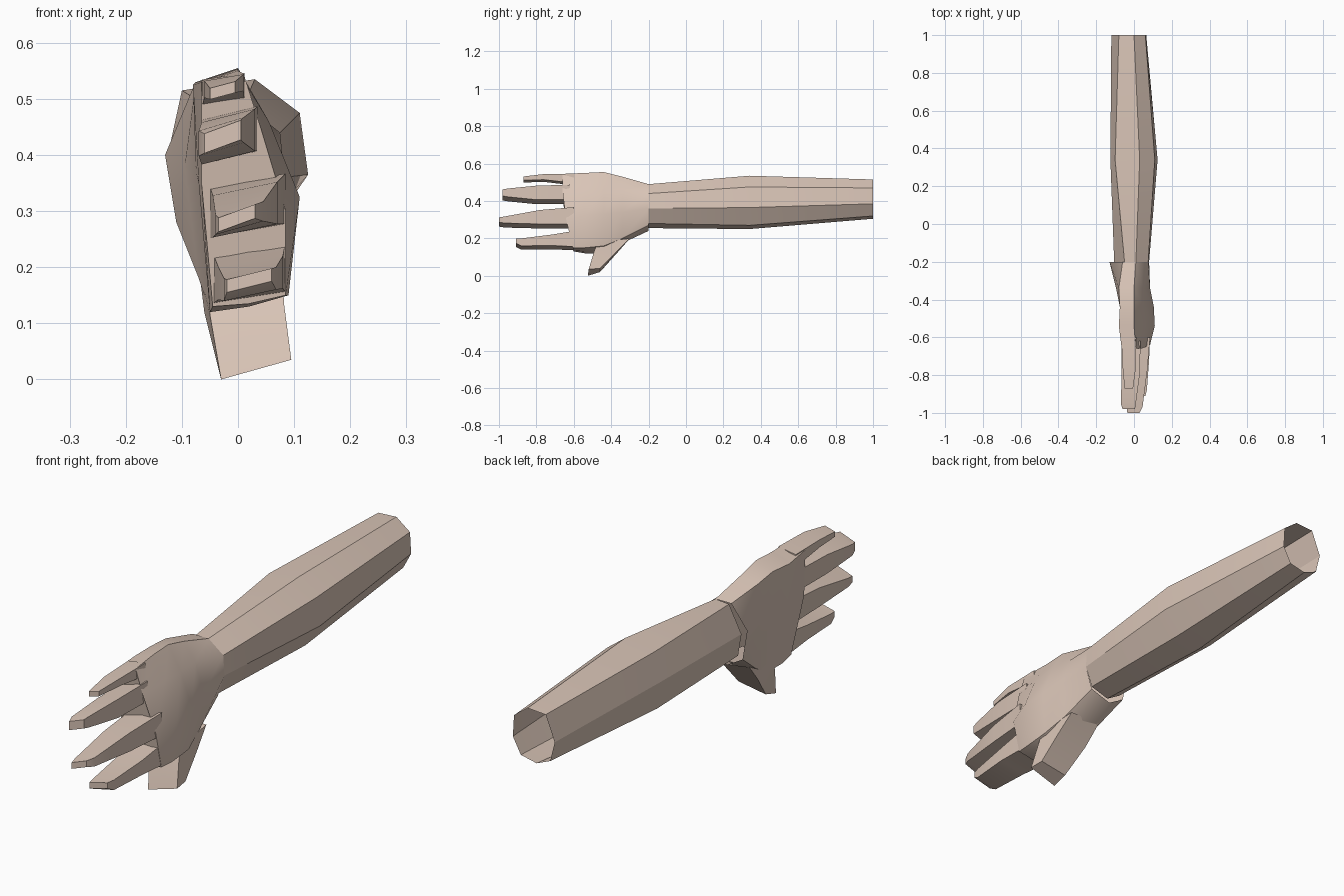
import bpy
import bmesh
from mathutils import Vector

cube = bpy.data.objects.get("Cube")
if cube:
    bpy.data.objects.remove(cube, do_unlink=True)

skin = bpy.data.materials.new("skin")
skin.use_nodes = True
tone = (0.70, 0.56, 0.475, 1)
skin.diffuse_color = tone
skin.node_tree.nodes["Principled BSDF"].inputs["Base Color"].default_value = tone


def loft(name, rings, cap_start=False, cap_end=False, smooth_angle=0.5):
    """Skin a list of equal-length point rings into one mesh object."""
    bm = bmesh.new()
    loops = [[bm.verts.new(Vector(point)) for point in ring] for ring in rings]
    for first, second in zip(loops, loops[1:]):
        count = len(first)
        for i in range(count):
            j = (i + 1) % count
            bm.faces.new((first[i], first[j], second[j], second[i]))
    if cap_start:
        bm.faces.new(loops[0])
    if cap_end:
        bm.faces.new(loops[-1])
    bmesh.ops.recalc_face_normals(bm, faces=bm.faces)
    mesh = bpy.data.meshes.new(name)
    bm.to_mesh(mesh)
    bm.free()
    mesh.materials.append(skin)
    obj = bpy.data.objects.new(name, mesh)
    bpy.context.collection.objects.link(obj)
    bpy.ops.object.select_all(action="DESELECT")
    bpy.context.view_layer.objects.active = obj
    obj.select_set(True)
    bpy.ops.object.shade_smooth_by_angle(angle=smooth_angle)
    return obj


def section(y, outline):
    """Place an (x, z) outline at depth y."""
    return [(x, y, z) for x, z in outline]


# Forearm: open eight-sided sleeve, outlines run from the palm side over the top
loft("forearm", [
    section(1.0, [(-.08, .51), (0, .515), (.06, .47), (.065, .385),
                  (.03, .32), (-.04, .305), (-.1, .33), (-.12, .41)]),
    section(.34, [(-.1, .515), (.03, .535), (.11, .475), (.125, .365),
                  (.06, .27), (-.05, .25), (-.11, .29), (-.125, .4)]),
    section(-.2, [(-.05, .485), (.01, .49), (.075, .44), (.08, .36),
                  (.05, .28), (-.03, .255), (-.09, .29), (-.105, .38)]),
], smooth_angle=0.2)

# Hand: flares at the wrist and flattens toward the knuckles
knuckles = [(-.065, .53), (.01, .545), (.04, .45), (.085, .3),
            (.085, .15), (.02, .135), (-.045, .13), (-.065, .35)]
knuckle_ring = [(x, -.6 - .06 * min(1, (z - .13) / .25), z) for x, z in knuckles]
loft("hand", [
    section(-.2, [(-.06, .49), (.01, .49), (.075, .44), (.08, .36),
                  (.05, .27), (-.04, .24), (-.11, .28), (-.13, .4)]),
    section(-.34, [(-.08, .52), (0, .53), (.05, .46), (.085, .34),
                   (.07, .2), (.02, .175), (-.07, .18), (-.095, .38)]),
    section(-.44, [(-.075, .53), (0, .555), (.055, .46), (.105, .33),
                   (.09, .16), (.02, .13), (-.05, .12), (-.075, .37)]),
    section(-.54, [(-.08, .525), (0, .55), (.055, .46), (.11, .325),
                   (.09, .15), (.02, .13), (-.05, .12), (-.07, .35)]),
    knuckle_ring,
], cap_end=True, smooth_angle=0.6)


def finger(name, joints, tilt=.012):
    """Tapered four-sided finger; each joint is (y, x low, x high, z low, z high)."""
    rings = [section(y, [(a, low - tilt), (b, low + tilt),
                         (b, high + tilt), (a, high - tilt)])
             for y, a, b, low, high in joints]
    loft(name, rings, cap_start=True, cap_end=True)


finger("little_finger", [(-.6, -.065, .012, .49, .54),
                         (-.76, -.06, .01, .508, .538),
                         (-.87, -.05, -.005, .505, .525)], tilt=.006)
finger("ring_finger", [(-.62, -.065, .035, .395, .475),
                       (-.8, -.065, .03, .395, .47),
                       (-.95, -.07, .01, .41, .455),
                       (-.98, -.06, .005, .415, .45)])
finger("middle_finger", [(-.6, -.05, .085, .265, .355),
                         (-.78, -.045, .07, .265, .34),
                         (-.97, -.04, .045, .27, .305),
                         (-1.0, -.035, .03, .275, .3)])
finger("index_finger", [(-.57, -.045, .085, .145, .235),
                        (-.72, -.035, .08, .152, .21),
                        (-.88, -.025, .068, .15, .19),
                        (-.91, -.02, .06, .165, .188)], tilt=.01)

# Thumb: broad wedge hanging forward from the heel of the hand
loft("thumb", [
    [(-.05, -.47, .16), (.08, -.47, .18), (.07, -.3, .2), (-.07, -.3, .2)],
    [(-.05, -.49, .115), (.082, -.49, .135), (.08, -.37, .13), (-.06, -.37, .12)],
    [(-.03, -.525, 0), (.095, -.52, .035), (.09, -.46, .04), (-.03, -.46, .02)],
], cap_start=True, cap_end=True)
